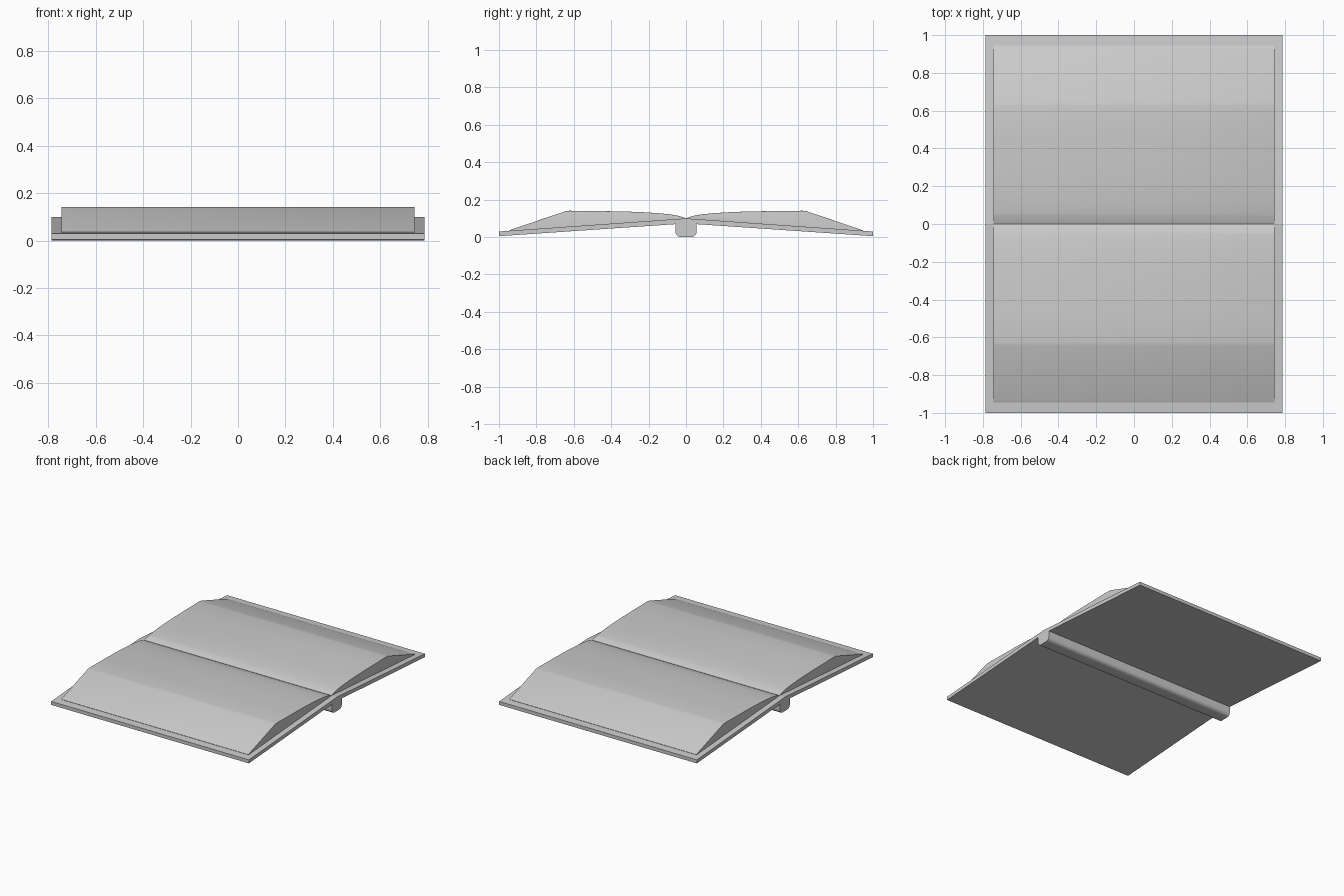
import bpy, bmesh, math

if "Cube" in bpy.data.objects:
    bpy.data.objects.remove(bpy.data.objects["Cube"])


def extrude_profile(name, profile, half_x):
    """Solid made by sweeping a closed (y, z) profile along x."""
    bm = bmesh.new()
    face = bm.faces.new([bm.verts.new((-half_x, y, z)) for y, z in profile])
    new = bmesh.ops.extrude_face_region(bm, geom=[face])["geom"]
    verts = [g for g in new if isinstance(g, bmesh.types.BMVert)]
    bmesh.ops.translate(bm, verts=verts, vec=(2 * half_x, 0, 0))
    bmesh.ops.recalc_face_normals(bm, faces=bm.faces)
    mesh = bpy.data.meshes.new(name)
    bm.to_mesh(mesh)
    bm.free()
    obj = bpy.data.objects.new(name, mesh)
    bpy.context.collection.objects.link(obj)
    return obj


def smooth(obj, angle):
    bpy.ops.object.select_all(action='DESELECT')
    obj.select_set(True)
    bpy.context.view_layer.objects.active = obj
    bpy.ops.object.shade_smooth_by_angle(angle=math.radians(angle))


def both_sides(half):
    """Closed symmetric profile from its y >= 0 upper and lower points."""
    return half + [(-y, z) for y, z in reversed(half) if y > 0]


# Open cover: one bent board, highest along the fold
extrude_profile("cover", both_sides([(0, 0.1), (1, 0.03), (1, 0.005), (0, 0.073)]), 0.787)

# Page blocks: curved rise from the fold, sloped fore edge, softened side edges
page_half = [(0, 0.1), (0.02, 0.108), (0.05, 0.116), (0.09, 0.122), (0.15, 0.128),
             (0.23, 0.133), (0.33, 0.137), (0.46, 0.139), (0.625, 0.141),
             (0.645, 0.138), (0.93, 0.042), (0.945, 0.036), (0.945, 0.03)]
for side, label in ((1, "right"), (-1, "left")):
    prof = [(side * y, z) for y, z in page_half] + [(0, 0.095)]
    pages = extrude_profile("pages_" + label, prof, 0.745)
    bm = bmesh.new()
    bm.from_mesh(pages.data)
    # edges outlining the outer part of the page tops at both ends
    rim = [e for e in bm.edges
           if abs(e.verts[0].co.x - e.verts[1].co.x) < 1e-5
           and all(0.04 < abs(v.co.y) < 0.94 for v in e.verts)
           and all(v.co.z > 0.04 for v in e.verts)]
    bmesh.ops.bevel(bm, geom=rim, offset=0.01, segments=3, profile=0.5,
                    affect='EDGES', clamp_overlap=True)
    bm.to_mesh(pages.data)
    bm.free()
    smooth(pages, 30)

# Spine: rounded bar under the fold
r, w = 0.028, 0.056
arc = [(w - r + r * math.cos(a), r - r * math.sin(a))
       for a in (math.radians(15 * i) for i in range(7))]
spine_half = [(0.045, 0.085), (w, 0.07)] + arc
spine = spine_half + [(-y, z) for y, z in reversed(spine_half)]
smooth(extrude_profile("spine", spine, 0.787), 35)
